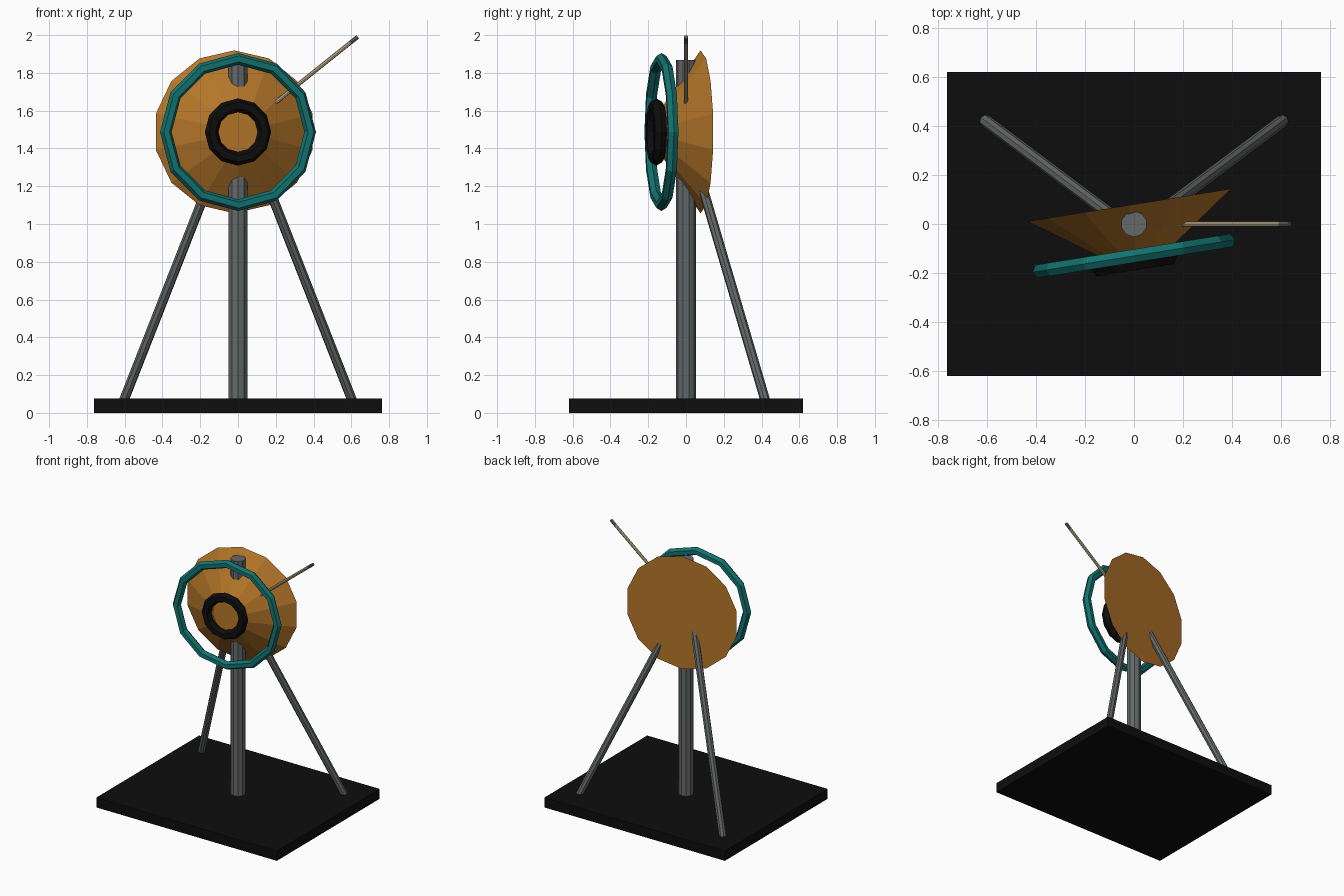
import bpy, bmesh, math
from mathutils import Vector

if "Cube" in bpy.data.objects:
    bpy.data.objects.remove(bpy.data.objects["Cube"])


def material(name, rgb):
    m = bpy.data.materials.new(name)
    m.diffuse_color = (*rgb, 1.0)
    m.use_nodes = True
    m.node_tree.nodes["Principled BSDF"].inputs["Base Color"].default_value = m.diffuse_color
    return m


BLACK = material("black", (0.004, 0.004, 0.004))
GREY = material("steel grey", (0.13, 0.14, 0.14))
ORANGE = material("ochre orange", (0.46, 0.18, 0.022))
TEAL = material("teal", (0.006, 0.17, 0.16))
CREAM = material("cream", (0.52, 0.43, 0.27))


def add_object(name, bm, mat):
    bmesh.ops.recalc_face_normals(bm, faces=bm.faces)
    mesh = bpy.data.meshes.new(name)
    bm.to_mesh(mesh)
    bm.free()
    mesh.materials.append(mat)
    obj = bpy.data.objects.new(name, mesh)
    bpy.context.collection.objects.link(obj)
    return obj


def lathe(name, origin, axis, profile, sides, mat, closed=False):
    """Spin (radius, height) points about an axis; cap the ends unless closed."""
    n = Vector(axis).normalized()
    ref = Vector((0, 0, 1)) if abs(n.z) < 0.9 else Vector((0, 1, 0))
    up = (ref - n * ref.dot(n)).normalized()
    side = n.cross(up)
    bm = bmesh.new()
    rings = []
    for r, h in profile:
        angles = [2 * math.pi * i / sides for i in range(sides)]
        rings.append([bm.verts.new(Vector(origin) + n * h
                                   + r * (math.cos(t) * up + math.sin(t) * side))
                      for t in angles])
    count = len(rings)
    for k in range(count if closed else count - 1):
        a, b = rings[k], rings[(k + 1) % count]
        for i in range(sides):
            j = (i + 1) % sides
            bm.faces.new((a[i], a[j], b[j], b[i]))
    if not closed:
        bm.faces.new(rings[0])
        bm.faces.new(rings[-1])
    return add_object(name, bm, mat)


def rod(name, start, end, radius, sides, mat):
    d = Vector(end) - Vector(start)
    return lathe(name, start, d, [(radius, 0), (radius, d.length)], sides, mat)


def torus(name, centre, axis, major, minor, sides, section, mat):
    pts = [(major + minor * math.cos(2 * math.pi * k / section),
            minor * math.sin(2 * math.pi * k / section)) for k in range(section)]
    return lathe(name, centre, axis, pts, sides, mat, closed=True)


# Base plate
bm = bmesh.new()
bmesh.ops.create_cube(bm, size=1)
for v in bm.verts:
    v.co = (v.co.x * 1.524, v.co.y * 1.24, (v.co.z + 0.5) * 0.075)
add_object("base_plate", bm, BLACK)

# Centre post and two rear braces
rod("centre_post", (0, 0, 0.06), (0, 0, 1.867), 0.053, 10, GREY)
for s, label in ((-1, "left"), (1, "right")):
    rod(label + "_brace", (s * 0.605, 0.42, 0.065), (s * 0.085, 0.03, 1.39),
        0.026, 8, GREY)

# Dish, turned slightly about the vertical
FACING = (0.158, -0.987, 0)
lathe("dish", (-0.02, 0.077, 1.488), FACING,
      [(0.431, 0), (0.125, 0.21)], 14, ORANGE)

# Dark hub ring and large teal ring in front of the dish
torus("hub_ring", (0, -0.157, 1.487), FACING, 0.142, 0.036, 12, 6, BLACK)
torus("outer_ring", (0, -0.13, 1.487), FACING, 0.387, 0.031, 12, 6, TEAL)

# Angled pointer with a grey tip
rod("pointer", (0.12, 0, 1.58), (0.595, 0, 1.96), 0.011, 8, CREAM)
rod("pointer_tip", (0.595, 0, 1.96), (0.634, 0, 1.991), 0.011, 8, GREY)
